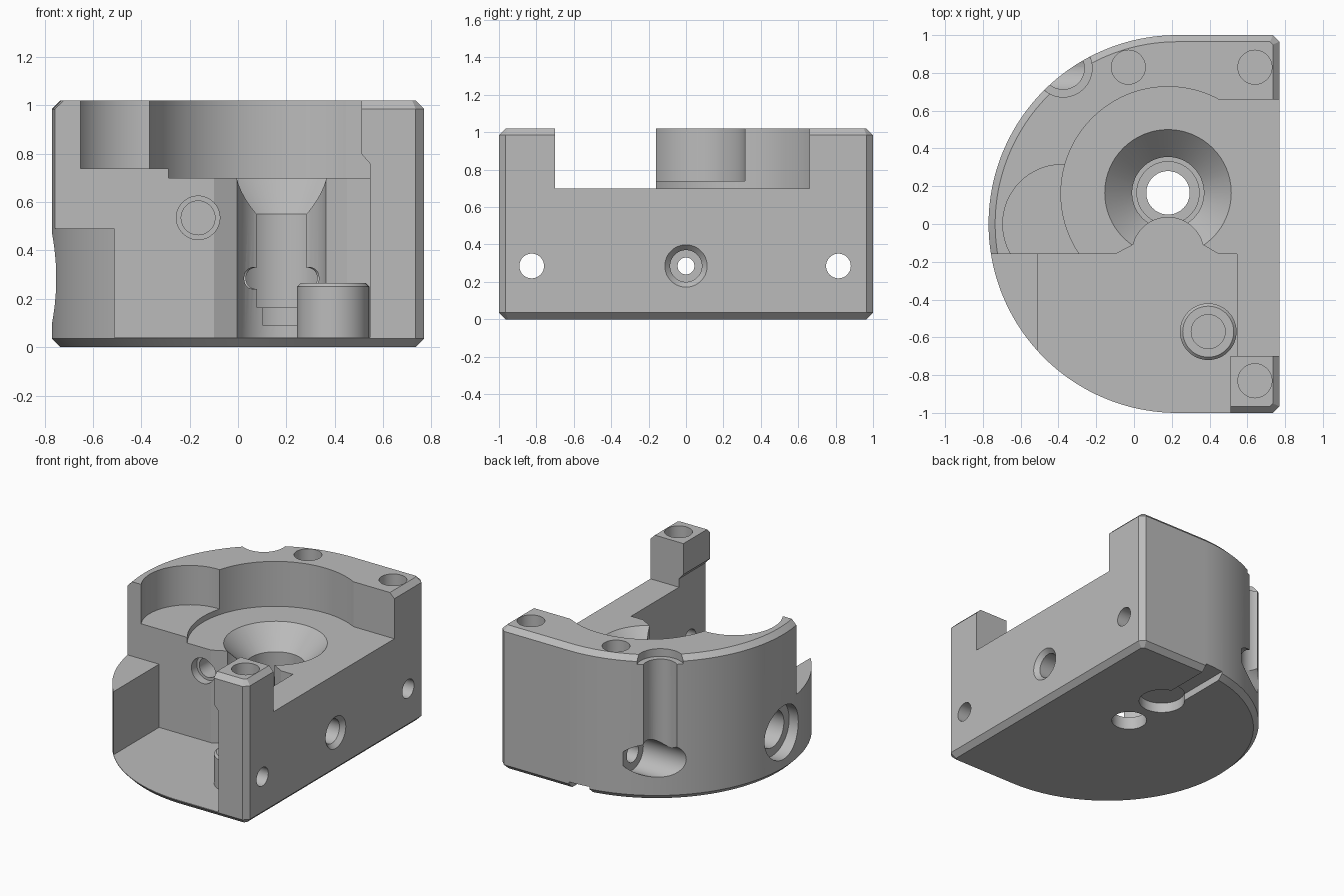
import bpy, bmesh
from math import sin, cos, pi
from mathutils import Matrix, Vector

if "Cube" in bpy.data.objects:
    bpy.data.objects.remove(bpy.data.objects["Cube"], do_unlink=True)

grey = bpy.data.materials.new("machined grey")
grey.use_nodes = True
grey.diffuse_color = (0.5, 0.5, 0.5, 1)
grey.node_tree.nodes["Principled BSDF"].inputs["Base Color"].default_value = (0.5, 0.5, 0.5, 1)


def loft(name, rings):
    """Solid skinned through matching rings of points, capped at both ends."""
    bm = bmesh.new()
    loops = [[bm.verts.new(p) for p in ring] for ring in rings]
    n = len(loops[0])
    for a, b in zip(loops, loops[1:]):
        for i in range(n):
            j = (i + 1) % n
            bm.faces.new((a[i], a[j], b[j], b[i]))
    bm.faces.new(loops[0][::-1])
    bm.faces.new(loops[-1])
    bmesh.ops.recalc_face_normals(bm, faces=bm.faces)
    mesh = bpy.data.meshes.new(name)
    bm.to_mesh(mesh)
    bm.free()
    mesh.materials.append(grey)
    obj = bpy.data.objects.new(name, mesh)
    bpy.context.collection.objects.link(obj)
    return obj


def lathe(name, origin, axis, profile, n=48):
    """Round solid: profile lists (radius, distance along axis)."""
    turn = {"x": Matrix.Rotation(pi / 2, 3, "Y"), "y": Matrix.Rotation(-pi / 2, 3, "X"),
            "z": Matrix.Identity(3)}[axis]
    return loft(name, [[Vector(origin) + turn @ Vector((r * cos(2 * pi * i / n), r * sin(2 * pi * i / n), d))
                        for i in range(n)] for r, d in profile])


def prism(name, points, lo, hi, axis="z"):
    """Extrude a flat profile along z (xy profile) or y (xz profile)."""
    place = (lambda u, v, h: (u, v, h)) if axis == "z" else (lambda u, v, h: (u, h, v))
    return loft(name, [[place(u, v, h) for u, v in points] for h in (lo, hi)])


def combine(tool, operation="DIFFERENCE"):
    tool.hide_render = True
    bpy.context.view_layer.objects.active = body
    mod = body.modifiers.new(tool.name, "BOOLEAN")
    mod.operation, mod.object, mod.solver = operation, tool, "EXACT"
    bpy.ops.object.modifier_apply(modifier=mod.name)
    bpy.data.objects.remove(tool, do_unlink=True)


# Body: D-shaped block with chamfered edges
C = 0.035
TOP = 1.02


def outline(d, z, n=96):
    k = 0.414 * d
    right = [(0.735 - k, d - 1), (0.77 - d, k - 0.965), (0.77 - d, 0.965 - k), (0.735 - k, 1 - d)]
    arc = [(0.23 - (1 - d) * sin(pi * i / n), (1 - d) * cos(pi * i / n)) for i in range(n + 1)]
    return [(x, y, z) for x, y in right + arc]


body = loft("housing_body", [outline(C, 0), outline(0, C), outline(0, TOP - C), outline(C, TOP)])

# Open front bay, leaving the low side block and the corner post
combine(prism("front_bay", [(-0.51, 0.04), (0.545, 0.04), (0.545, 0.76), (0.51, 0.8),
                            (0.51, 1.2), (-1, 1.2), (-1, 0.49), (-0.51, 0.49)], -1.2, -0.16, "y"))

# Upper pockets
combine(lathe("main_pocket", (0.18, 0.16, 0), "z", [(0.567, 0.7), (0.567, 1.2)], 96))
combine(prism("side_opening", [(0.43, -0.7), (1, -0.7), (1, 0.66), (0.43, 0.66)], 0.7, 1.2))
combine(lathe("side_pocket", (-0.38, 0, 0), "z", [(0.315, 0.74), (0.315, 1.2)], 64))

# Stepped funnel bore and the scoop in front of it
combine(lathe("funnel_bore", (0.18, 0.165, 0), "z",
              [(0.115, -0.1), (0.115, 0.09), (0.165, 0.09), (0.165, 0.165), (0.19, 0.165),
               (0.19, 0.55), (0.335, 0.7), (0.335, 0.8)], 64))
combine(lathe("scoop", (0.18, -0.155, 0), "z", [(0.19, 0.04), (0.19, 0.9)]))
combine(prism("scoop_mouth", [(-0.1, -0.2), (-0.1, -0.16), (-0.005, -0.11), (0.365, -0.11),
                              (0.45, -0.16), (0.45, -0.2)], 0.04, 0.9))

# Cross bore with counterbores at both ends
combine(lathe("cross_bore", (0, 0, 0.285), "x",
              [(0.19, -1), (0.19, -0.68), (0.13, -0.68), (0.13, -0.56), (0.045, -0.56),
               (0.045, 0.6), (0.085, 0.6), (0.085, 0.74), (0.118, 0.775), (0.118, 0.9)]))

# Side bolt holes
combine(lathe("front_side_hole", (0, -0.825, 0.285), "x", [(0.066, 0.4), (0.066, 0.9)]))
combine(lathe("back_side_hole", (0, 0.815, 0.285), "x",
              [(0.12, -1), (0.12, -0.15), (0.066, -0.15), (0.066, 0.9)]))

# Vertical groove in the curved wall
combine(lathe("wall_groove", (-0.375, 0.825, 0), "z",
              [(0.112, 0.3), (0.112, 0.965), (0.153, 0.965), (0.153, 1.2)]))

# Top bolt holes
for x, y in ((-0.03, 0.83), (0.64, 0.83), (0.64, -0.83)):
    combine(lathe("top_hole", (x, y, 0), "z", [(0.09, 0.55), (0.09, 1.2)]))

# Hole in the inner front wall
combine(lathe("wall_hole", (-0.165, 0, 0.535), "y",
              [(0.09, -0.3), (0.09, -0.1), (0.07, -0.1), (0.07, 0.12)]))

# Underside recess and its channel to the back edge
combine(lathe("bottom_recess", (0.18, 0.5, 0), "z", [(0.15, -0.1), (0.15, 0.07)]))
combine(prism("bottom_channel", [(0.07, 0.5), (0.22, 0.5), (0.22, 1.2), (0.07, 1.2)], -0.1, 0.05))

# Boss standing on the bay floor
combine(lathe("floor_boss", (0.393, -0.57, 0), "z", [(0.15, 0.02), (0.15, 0.25), (0.135, 0.265)]), "UNION")
combine(lathe("boss_hole", (0.393, -0.57, 0), "z", [(0.09, 0.1), (0.09, 0.4)]))

bpy.ops.object.select_all(action="DESELECT")
body.select_set(True)
bpy.context.view_layer.objects.active = body
bpy.ops.object.shade_smooth_by_angle(angle=pi / 7)
